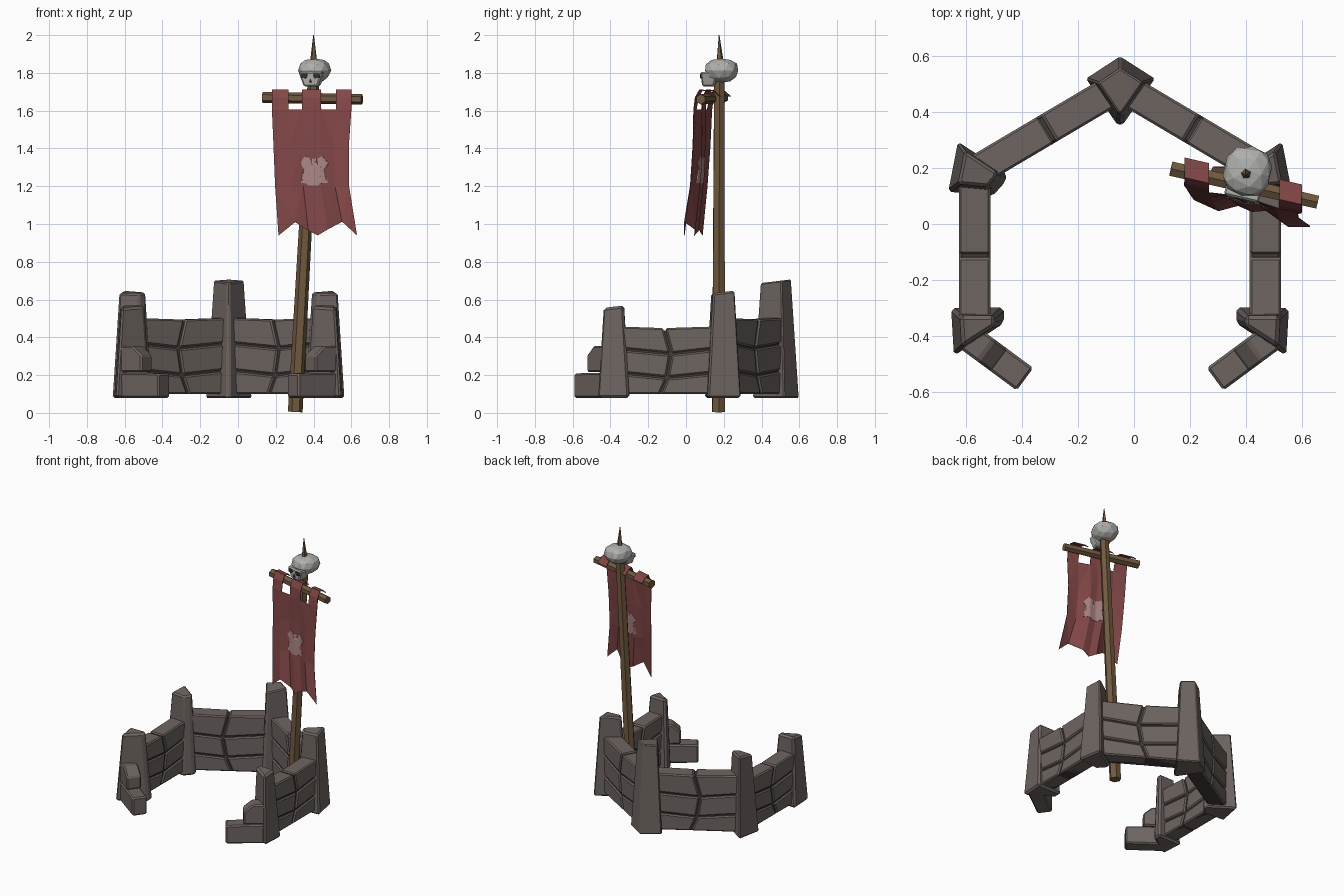
import bpy, bmesh, math
from mathutils import Vector, Matrix
from mathutils.bvhtree import BVHTree

if "Cube" in bpy.data.objects:
    bpy.data.objects.remove(bpy.data.objects["Cube"])


def material(name, rgb):
    m = bpy.data.materials.new(name)
    m.diffuse_color = (*rgb, 1)
    m.use_nodes = True
    m.node_tree.nodes["Principled BSDF"].inputs["Base Color"].default_value = m.diffuse_color
    return m


STONE = material("grey brown stone", (0.155, 0.128, 0.118))
JOINT = material("dark joint", (0.055, 0.045, 0.040))
WOOD = material("brown wood", (0.165, 0.100, 0.050))
CLOTH = material("red cloth", (0.225, 0.062, 0.062))
MARK = material("pale pink", (0.40, 0.235, 0.225))
BONE = material("bone grey", (0.43, 0.43, 0.41))
DARK = material("socket dark", (0.035, 0.03, 0.028))


def finish(name, bm, mat, bevel=0, thick=0):
    if not thick:
        bmesh.ops.recalc_face_normals(bm, faces=bm.faces)
    me = bpy.data.meshes.new(name)
    bm.to_mesh(me)
    ob = bpy.data.objects.new(name, me)
    bpy.context.collection.objects.link(ob)
    me.materials.append(mat)
    if bevel:
        mod = ob.modifiers.new("bevel", 'BEVEL')
        mod.width, mod.segments = bevel, 1
        mod.limit_method, mod.angle_limit = 'ANGLE', math.radians(25)
    if thick:
        mod = ob.modifiers.new("thickness", 'SOLIDIFY')
        mod.thickness, mod.offset = thick, 0
    return ob


def loft(bm, lower, upper):
    a = [bm.verts.new(p) for p in lower]
    b = [bm.verts.new(p) for p in upper]
    n = len(a)
    bm.faces.new(a[::-1])
    bm.faces.new(b)
    for i in range(n):
        bm.faces.new((a[i], a[(i + 1) % n], b[(i + 1) % n], b[i]))


def rod(bm, a, b, r1, r2, sides):
    a, b = Vector(a), Vector(b)
    q = (b - a).to_track_quat('Z', 'Y')
    ring = lambda c, r: [c + q @ Vector((r * math.cos(t), r * math.sin(t), 0))
                         for t in (2 * math.pi * (i + .5) / sides for i in range(sides))]
    loft(bm, ring(a, r1), ring(b, r2))


# The ring of walls is symmetric about x = -0.05
def flip(p, side):
    return (p[0] if side == "left" else -0.1 - p[0], *p[1:])


# Tapered pillar with a slightly sloped top
def pillar(name, outline, height, side, taper=0.66):
    pts = [flip(p, side) for p in outline]
    cx = (min(p[0] for p in pts) + max(p[0] for p in pts)) / 2
    cy = (min(p[1] for p in pts) + max(p[1] for p in pts)) / 2
    top = [(cx + (x - cx) * taper, cy + (y - cy) * taper,
            height + 0.12 * (y - cy) * taper - 0.008) for x, y in pts]
    bm = bmesh.new()
    loft(bm, [(x, y, 0.08) for x, y in pts], top)
    finish(name, bm, STONE, 0.013)


# Wall of three sagging courses, two blocks each, over a dark core
def wall(name, a, b, height, side, half=0.056):
    a, b = Vector(flip(a, side)), Vector(flip(b, side))
    d = b - a
    n = Vector((-d.y, d.x)).normalized()

    def slab(bm, quad, h):
        place = lambda s: [(*(a + d * u + n * h * s), z) for u, z in quad]
        loft(bm, place(-1), place(1))

    levels = [0.095 + (height - 0.095) * f for f in (0, 0.315, 0.66, 1)]
    sag = (0.0, 0.025, 0.025, 0.008)
    joint = (0.57, 0.50, 0.46, 0.53)
    g, gu = 0.005, 0.006 / d.length
    bm, core = bmesh.new(), bmesh.new()
    for i in range(3):
        lo, hi = levels[i] + g, levels[i + 1] - g
        jl, jh, sl, sh = joint[i], joint[i + 1], sag[i], sag[i + 1]
        slab(bm, [(0, lo), (jl - gu, lo - sl), (jh - gu, hi - sh), (0, hi)], half)
        slab(bm, [(jl + gu, lo - sl), (1, lo), (1, hi), (jh + gu, hi - sh)], half)
    slab(core, [(0, 0.10), (1, 0.10), (1, height - 0.02), (.5, height - 0.025),
                (0, height - 0.02)], half - 0.010)
    finish(name + "_blocks", bm, STONE, 0.008)
    finish(name + "_core", core, JOINT)


back = [(-0.05, 0.60), (0.075, 0.52), (-0.04, 0.355), (-0.06, 0.355), (-0.172, 0.52)]
pillar("back_pillar", back, 0.705, "left")
for s in ("left", "right"):
    pillar(s + "_corner_pillar", [(-0.63, 0.295), (-0.455, 0.18), (-0.46, 0.15),
           (-0.505, 0.10), (-0.665, 0.115)], 0.648, s)
    pillar(s + "_front_pillar", [(-0.655, -0.30), (-0.465, -0.298), (-0.465, -0.355),
           (-0.645, -0.472)], 0.57, s)
    wall(s + "_back_wall", (-0.555, 0.195), (-0.09, 0.47), 0.507, s)
    wall(s + "_side_wall", (-0.57, 0.15), (-0.57, -0.35), 0.462, s)
    # Broken stepped wall end at the entrance
    a, b = Vector((-0.60, -0.40)), Vector((-0.39, -0.555))
    d = b - a
    n = Vector((-d.y, d.x)).normalized() * 0.05
    steps = bmesh.new()
    for u0, u1, z0, z1, z2 in ((0, 1, 0.08, 0.212, 0.208), (0, 0.56, 0.216, 0.355, 0.305)):
        prof = [(u0, z0), (u1, z0), (u1, z2), (u1 * 0.6, z1), (u0, z1)]
        place = lambda k: [flip((*(a + d * u + n * k), z), s) for u, z in prof]
        loft(steps, place(-1), place(1))
    finish(s + "_broken_wall_end", steps, STONE, 0.009)

# Leaning pole, crossbar and spike
bm = bmesh.new()
rod(bm, (0.303, 0.172, 0.005), (0.40, 0.176, 1.76), 0.039, 0.031, 6)
finish("pole", bm, WOOD)
bm = bmesh.new()
rod(bm, (0.132, 0.198, 1.67), (0.657, 0.078, 1.66), 0.030, 0.027, 6)
finish("crossbar", bm, WOOD)
bm = bmesh.new()
rod(bm, (0.401, 0.18, 1.85), (0.40, 0.175, 2.0), 0.021, 0.002, 5)
finish("spike", bm, WOOD)

# Hanging banner: rippled sheet with jagged hem and loops over the crossbar
bar_y = lambda x: 0.198 - 0.23 * (x - 0.132)
cols = [0, .21, .38, .5, .62, .81, 1]
ripple = [0, -.015, .012, .004, .016, -.014, 0]
hem = [.94, 1.01, .965, .94, .97, 1.012, .94]
rows = [(1.605, .18, .60, 0), (1.42, .188, .587, .4), (1.2, .197, .588, .7), (None, .215, .63, 1)]
bm = bmesh.new()
grid = []
for z, x0, x1, t in rows:
    line = []
    for c, r, h in zip(cols, ripple, hem):
        x = x0 + (x1 - x0) * c
        line.append(bm.verts.new((x, bar_y(x) - 0.05 - 0.042 * t * t + r * (0.3 + t),
                                  h if z is None else z)))
    grid.append(line)
for upper, lower in zip(grid, grid[1:]):
    for i in range(6):
        bm.faces.new((upper[i], lower[i], lower[i + 1], upper[i + 1]))
for i, j in ((0, 1), (2, 4), (5, 6)):
    prev = grid[0][i:j + 1]
    for dy, z in ((-.042, 1.67), (-.02, 1.71), (.02, 1.703), (.05, 1.675)):
        line = [bm.verts.new((v.co.x, bar_y(v.co.x) + dy, z)) for v in prev]
        for k in range(len(prev) - 1):
            bm.faces.new((line[k], prev[k], prev[k + 1], line[k + 1]))
        prev = line
bmesh.ops.triangulate(bm, faces=bm.faces)
surface = BVHTree.FromBMesh(bm)
finish("banner", bm, CLOTH, thick=0.003)

# Emblem plate draped on the banner, seen from both sides
shape = [(.328, 1.325), (.357, 1.36), (.385, 1.345), (.402, 1.318), (.419, 1.345),
         (.447, 1.36), (.48, 1.322), (.446, 1.27), (.476, 1.218), (.434, 1.215),
         (.425, 1.203), (.375, 1.203), (.362, 1.215), (.333, 1.218), (.362, 1.27)]
bm = bmesh.new()
bm.faces.new([bm.verts.new((x, 0, z)) for x, z in shape])
bmesh.ops.triangulate(bm, faces=bm.faces)
bmesh.ops.subdivide_edges(bm, edges=bm.edges, cuts=3, use_grid_fill=True)
for v in bm.verts:
    hit = surface.ray_cast(Vector((v.co.x, -1, v.co.z)), Vector((0, 1, 0)))[0]
    if hit:
        v.co = hit
finish("banner_emblem", bm, MARK, thick=0.0095)

# Skull: boxy cranium, tapered face, sockets
place = Matrix.Translation((0.405, 0.185, 0)) @ Matrix.Rotation(math.radians(-13), 4, 'Z')
bm = bmesh.new()
bmesh.ops.create_icosphere(bm, subdivisions=2, radius=1)
for v in bm.verts:
    c = [math.copysign(abs(k) ** 0.8, k) for k in v.co]
    narrow = 1 - 0.18 * max(0, -c[2])
    v.co = (c[0] * 0.086 * narrow, c[1] * 0.09 * narrow + 0.004, 1.812 + c[2] * 0.064)
bm.transform(place)
finish("skull_cranium", bm, BONE)
bm = bmesh.new()
box = lambda x, y0, y1, z: [(-x, y0, z), (x, y0, z), (x, y1, z), (-x, y1, z)]
loft(bm, box(0.038, -0.094, -0.03, 1.728), box(0.066, -0.098, 0.0, 1.805))
bm.transform(place)
finish("skull_face", bm, BONE, 0.008)
bm = bmesh.new()
eye = [(-.018, -.010), (.008, -.015), (.020, -.002), (.015, .011), (-.014, .012)]
nose = [(-.008, -.008), (.008, -.008), (0, .010)]
for sx, x, z, pts in ((1, -.034, 1.785, eye), (-1, .034, 1.785, eye), (1, 0, 1.757, nose)):
    loft(bm, [(x + sx * px, -0.103, z + pz) for px, pz in pts],
         [(x + sx * px, -0.094, z + pz) for px, pz in pts])
bm.transform(place)
finish("skull_sockets", bm, DARK)
